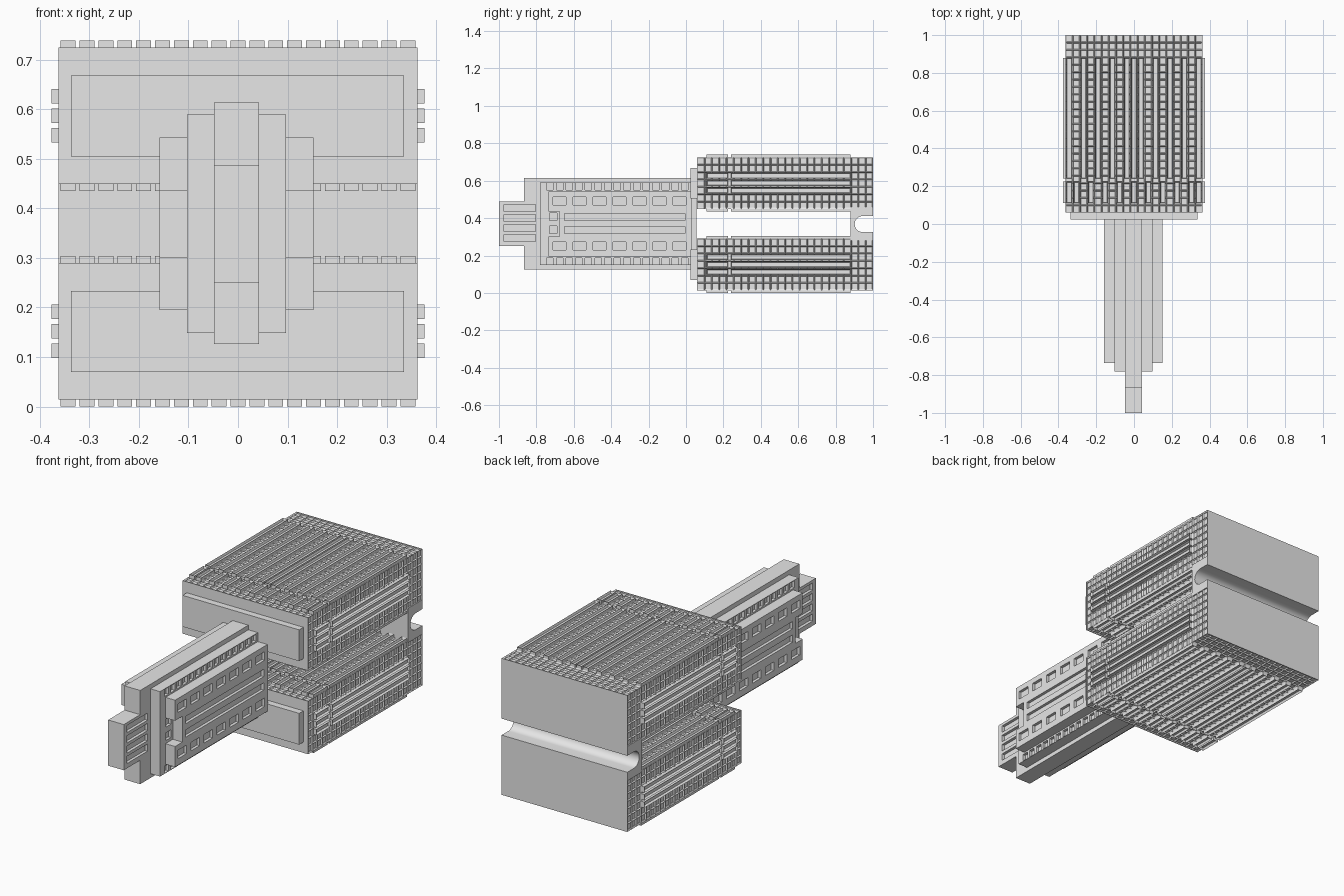
import bpy
import bmesh
import math
from mathutils import Matrix, Vector

old = bpy.data.objects.get("Cube")
if old:
    bpy.data.objects.remove(old, do_unlink=True)

GREY = (0.8, 0.8, 0.8, 1.0)
grey = bpy.data.materials.new("light grey")
grey.use_nodes = True
grey.diffuse_color = GREY
for node in grey.node_tree.nodes:
    if node.type == 'BSDF_PRINCIPLED':
        node.inputs["Base Color"].default_value = GREY


def finish(bm, name, matrix=None):
    """Turn a bmesh into a named grey object."""
    if matrix:
        bm.transform(matrix)
    mesh = bpy.data.meshes.new(name)
    bm.to_mesh(mesh)
    bm.free()
    mesh.materials.append(grey)
    obj = bpy.data.objects.new(name, mesh)
    bpy.context.collection.objects.link(obj)
    return obj


def add_box(bm, x0, x1, y0, y1, z0, z1):
    place = Matrix.Translation(((x0 + x1) / 2, (y0 + y1) / 2, (z0 + z1) / 2))
    size = Matrix.Diagonal((x1 - x0, y1 - y0, z1 - z0, 1))
    return bmesh.ops.create_cube(bm, size=1, matrix=place @ size)["verts"]


def add_profile(bm, points, x0, x1):
    """Extrude a (y, z) outline across x."""
    face = bm.faces.new([bm.verts.new((x0, y, z)) for y, z in points])
    out = bmesh.ops.extrude_face_region(bm, geom=[face])["geom"]
    moved = [v for v in out if isinstance(v, bmesh.types.BMVert)]
    bmesh.ops.translate(bm, verts=moved, vec=(x1 - x0, 0, 0))
    bmesh.ops.recalc_face_normals(bm, faces=bm.faces)


def cut_pockets(obj, half, pockets, depth=0.015):
    """Sink rectangular (y0, y1, z0, z1) pockets into both sides."""
    bm = bmesh.new()
    for y0, y1, z0, z1 in pockets:
        add_box(bm, MID + half - depth, MID + half + 0.02, y0, y1, z0, z1)
        add_box(bm, MID - half - 0.02, MID - half + depth, y0, y1, z0, z1)
    cutter = finish(bm, "pocket_cutter")
    cutter.hide_render = True
    mod = obj.modifiers.new("pockets", 'BOOLEAN')
    mod.operation = 'DIFFERENCE'
    mod.solver = 'EXACT'
    mod.object = cutter
    bpy.context.view_layer.objects.active = obj
    bpy.ops.object.modifier_apply(modifier=mod.name)
    bpy.data.objects.remove(cutter, do_unlink=True)


# Main blocks: recessed core, end caps, pocketed skins and raised strips
HALF_X, HALF_Z = 0.362, 0.138
FRONT, BACK = 0.06, 1.0
SKIN = 0.01


def skin_panel(bm, half, height, columns, rows=24):
    grid = [[bm.verts.new((-half + 2 * half * i / columns,
                           FRONT + (BACK - FRONT) * j / rows, height))
             for j in range(rows + 1)] for i in range(columns + 1)]
    cells = [bm.faces.new((grid[i][j], grid[i + 1][j], grid[i + 1][j + 1], grid[i][j + 1]))
             for i in range(columns) for j in range(rows)]
    bm.normal_update()
    bmesh.ops.inset_individual(bm, faces=cells, thickness=0.006, depth=-0.007)


def strip(bm, u, y0, y1, height):
    verts = add_box(bm, u - 0.015, u + 0.015, y0, y1, height - 0.005, height + 0.014)
    bm.normal_update()
    top = [f for f in {f for v in verts for f in v.link_faces} if f.normal.z > 0.9]
    bmesh.ops.inset_individual(bm, faces=top, thickness=0.006, depth=-0.012)


def main_block(label, zc):
    bm = bmesh.new()
    add_box(bm, -HALF_X + SKIN, HALF_X - SKIN, FRONT + 0.002, BACK - 0.002,
            zc - HALF_Z + SKIN, zc + HALF_Z - SKIN)
    for y in (FRONT, BACK - 0.004):
        add_box(bm, -HALF_X, HALF_X, y, y + 0.004, zc - HALF_Z, zc + HALF_Z)
    finish(bm, label + "_block")

    for quarter, side in enumerate(("top", "left", "bottom", "right")):
        turn = Matrix.Translation((0, 0, zc)) @ Matrix.Rotation(quarter * math.pi / 2, 4, 'Y')
        flat = quarter % 2 == 0
        half, height, columns = (HALF_X, HALF_Z, 19) if flat else (HALF_Z, HALF_X, 7)
        pitch = 2 * half / columns
        bm = bmesh.new()
        skin_panel(bm, half, height, columns)
        finish(bm, f"{label}_{side}_skin", turn)

        # Long strips and short front strips alternate on the wide faces
        if flat:
            long_ids = [i for i in range(-9, 10) if i % 2 or i == 0]
            short_ids = [i for i in range(-9, 10) if i % 2 == 0 or abs(i) == 9]
        else:
            long_ids = short_ids = (-1, 0, 1)
        bm = bmesh.new()
        for i in long_ids:
            strip(bm, i * pitch, 0.24, 0.88, height)
        for i in short_ids:
            strip(bm, i * pitch, 0.11, 0.225, height)
        finish(bm, f"{label}_{side}_strips", turn)

    bm = bmesh.new()
    add_box(bm, -0.337, 0.335, 0.025, FRONT, zc - 0.082, zc + 0.081)
    finish(bm, label + "_front_plate")


main_block("lower", 0.152)
main_block("upper", 0.587)

# Back bridge with a round groove across its rear
GROOVE_Y, GROOVE_Z, R = 0.945, 0.368, 0.043
outline = [(BACK, 0.28), (BACK, GROOVE_Z - R)]
for i in range(17):
    a = -math.pi / 2 - math.pi * i / 16
    outline.append((GROOVE_Y + R * math.cos(a), GROOVE_Z + R * math.sin(a)))
outline += [(BACK, GROOVE_Z + R), (BACK, 0.46), (0.88, 0.46), (0.88, 0.28)]
bm = bmesh.new()
add_profile(bm, outline, -HALF_X, HALF_X)
bridge = finish(bm, "back_bridge")
bpy.ops.object.select_all(action='DESELECT')
bridge.select_set(True)
bpy.context.view_layer.objects.active = bridge
bpy.ops.object.shade_smooth_by_angle(angle=math.radians(30))

# Front arm: three stepped layers
MID = -0.003
ARM_END = 0.055


def arm_layer(name, half, outline, pockets):
    bm = bmesh.new()
    add_profile(bm, outline, MID - half, MID + half)
    cut_pockets(finish(bm, name), half, pockets)


# Thin spine with the narrow tip and its four slots
arm_layer("arm_spine", 0.045,
          [(-1, 0.25), (-0.865, 0.25), (-0.865, 0.126), (ARM_END, 0.126),
           (ARM_END, 0.614), (-0.865, 0.614), (-0.865, 0.488), (-1, 0.488)],
          [(-0.973, -0.805, z, z + 0.037) for z in (0.275, 0.329, 0.382, 0.436)])

# Middle layer with rows of small pockets along both edges
small = [(-0.745 + i * 0.0515, -0.71 + i * 0.0515, z, z + 0.036)
         for i in range(15) for z in (0.151, 0.551)]
small += [(-0.73, -0.69, z, z + 0.04) for z in (0.317, 0.387)]
arm_layer("arm_middle_layer", 0.1,
          [(-0.78, 0.148), (ARM_END, 0.148), (ARM_END, 0.59), (-0.78, 0.59)], small)

# Outer layer with a notched front, wide pockets and two long slots
wide = [(-0.711 + i * 0.107, -0.641 + i * 0.107, z, z + 0.044)
        for i in range(7) for z in (0.229, 0.47)]
wide += [(-0.65, -0.005, z, z + 0.038) for z in (0.317, 0.387)]
arm_layer("arm_outer_layer", 0.155,
          [(-0.735, 0.195), (0.03, 0.195), (0.03, 0.543), (-0.735, 0.543),
           (-0.735, 0.436), (-0.675, 0.436), (-0.675, 0.302), (-0.735, 0.302)], wide)
